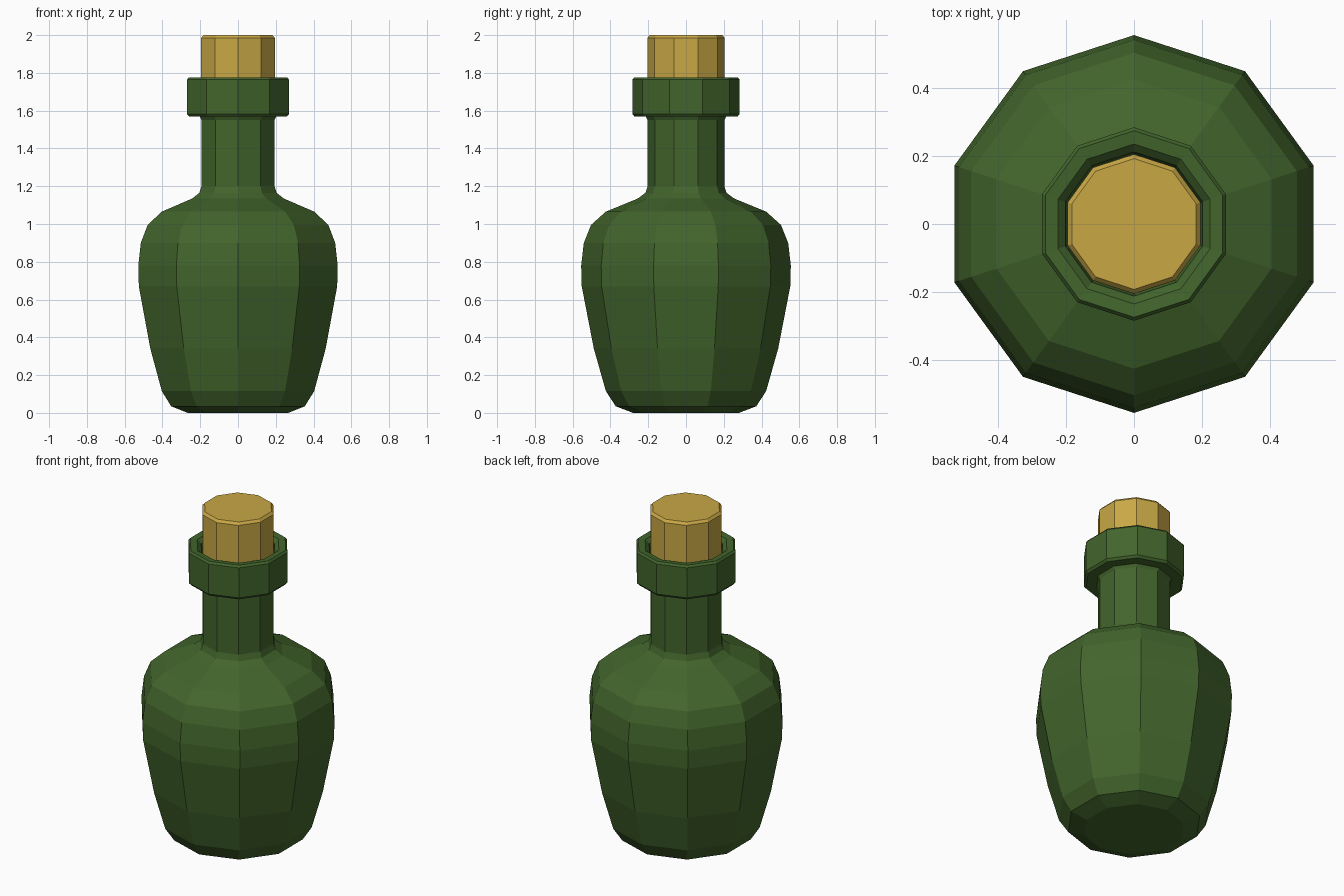
import bpy, bmesh, math

if "Cube" in bpy.data.objects:
    bpy.data.objects.remove(bpy.data.objects["Cube"])

SIDES = 10


def material(name, color):
    m = bpy.data.materials.new(name)
    m.diffuse_color = color
    m.use_nodes = True
    m.node_tree.nodes["Principled BSDF"].inputs["Base Color"].default_value = m.diffuse_color
    return m


def lathe(name, profile, mat):
    """Revolve (radius, z) points into a ten-sided closed form, corner facing front."""
    bm = bmesh.new()
    rings = []
    for r, z in profile:
        rings.append([bm.verts.new((r * math.cos(a), r * math.sin(a), z))
                      for a in (math.pi / 2 + i * math.tau / SIDES for i in range(SIDES))])
    for low, high in zip(rings, rings[1:]):
        for i in range(SIDES):
            j = (i + 1) % SIDES
            bm.faces.new((low[i], low[j], high[j], high[i]))
    bm.faces.new(rings[0][::-1])
    bm.faces.new(rings[-1])
    bmesh.ops.recalc_face_normals(bm, faces=bm.faces)
    mesh = bpy.data.meshes.new(name)
    bm.to_mesh(mesh)
    bm.free()
    mesh.materials.append(mat)
    obj = bpy.data.objects.new(name, mesh)
    bpy.context.collection.objects.link(obj)
    return obj


glass = material("green_glass", (0.055, 0.13, 0.025, 1))
cork = material("cork", (0.58, 0.39, 0.06, 1))

# Bottle: base, belly, shoulder, neck, collar and recessed mouth
lathe("bottle", [
    (0.28, 0.0), (0.372, 0.035), (0.424, 0.115), (0.488, 0.34),
    (0.552, 0.67), (0.555, 0.78), (0.541, 0.90), (0.503, 0.995),
    (0.425, 1.065), (0.255, 1.135), (0.215, 1.165), (0.203, 1.20),
    (0.203, 1.55), (0.212, 1.568),
    (0.272, 1.568), (0.284, 1.582), (0.284, 1.764), (0.274, 1.776),
    (0.235, 1.772), (0.212, 1.75), (0.203, 1.70),
], glass)

# Stopper with a slightly bevelled top
lathe("stopper", [(0.20, 1.60), (0.205, 1.72), (0.205, 1.985), (0.192, 2.0)], cork)
